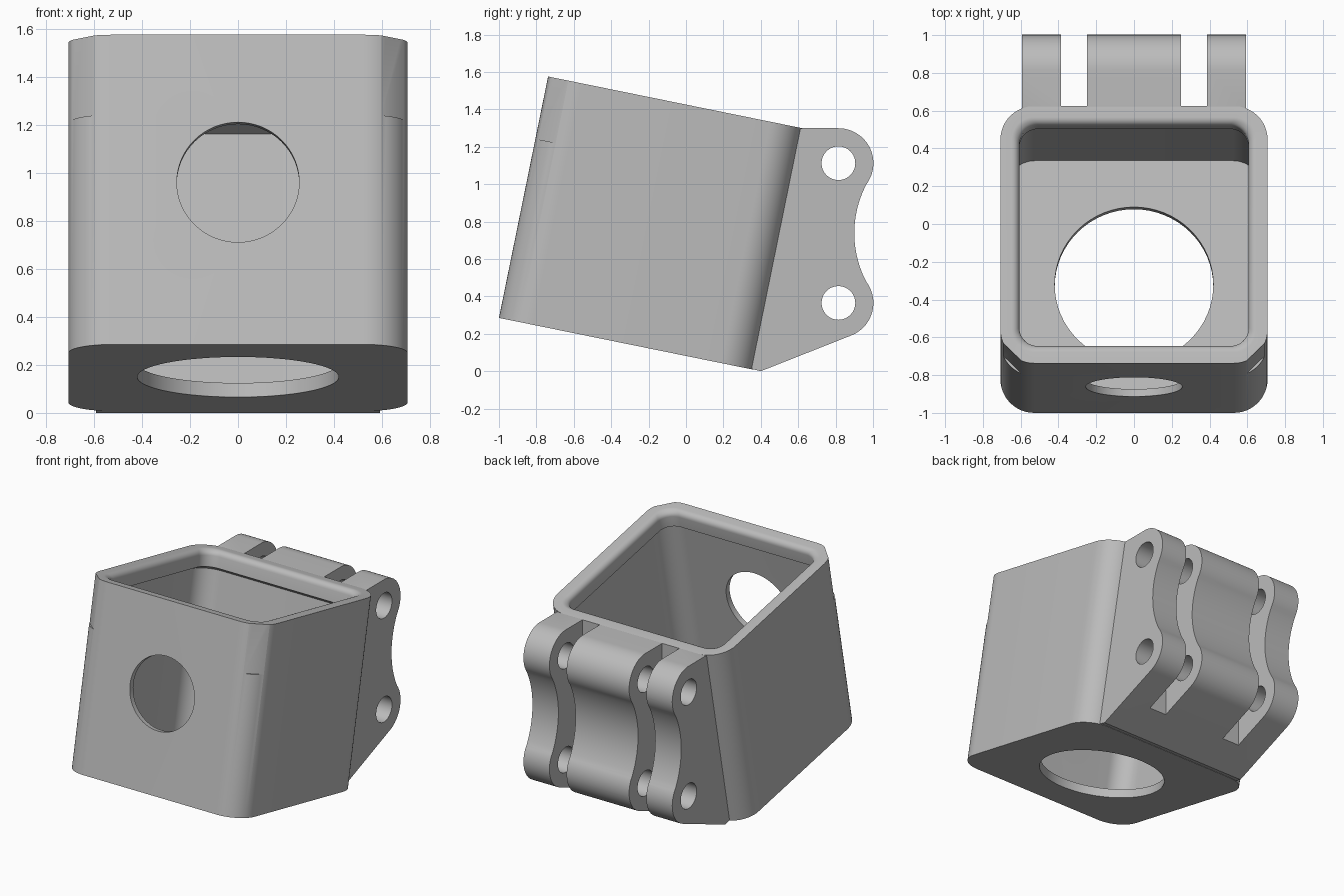
import bpy, bmesh, math
from mathutils import Matrix, Vector

cube = bpy.data.objects.get("Cube")
if cube:
    bpy.data.objects.remove(cube, do_unlink=True)

grey = bpy.data.materials.new("light_grey")
grey.use_nodes = True
GREY = (0.5, 0.5, 0.5, 1)
grey.diffuse_color = GREY
grey.node_tree.nodes["Principled BSDF"].inputs["Base Color"].default_value = GREY

WIDTH, DEPTH, HEIGHT, CORNER = 1.414, 1.39, 1.317, 0.18
# The cup leans back; its own origin is the lower front edge
TILT = Matrix.Translation((0, -1, 0.285)) @ Matrix.Rotation(math.radians(-11.5), 4, 'X')


def make_object(name, bm):
    bmesh.ops.recalc_face_normals(bm, faces=bm.faces)
    mesh = bpy.data.meshes.new(name)
    bm.to_mesh(mesh)
    bm.free()
    mesh.materials.append(grey)
    obj = bpy.data.objects.new(name, mesh)
    bpy.context.collection.objects.link(obj)
    return obj


def cylinder(name, radius, length, matrix):
    bm = bmesh.new()
    bmesh.ops.create_cone(bm, cap_ends=True, segments=64, radius1=radius,
                          radius2=radius, depth=length, matrix=matrix)
    return make_object(name, bm)


def box(name, size, matrix):
    bm = bmesh.new()
    bmesh.ops.create_cube(bm, size=1, matrix=matrix @ Matrix.Diagonal((*size, 1)))
    return make_object(name, bm)


def cut(obj, cutters):
    bpy.context.view_layer.objects.active = obj
    for cutter in cutters:
        mod = obj.modifiers.new("cut", 'BOOLEAN')
        mod.operation = 'DIFFERENCE'
        mod.solver = 'EXACT'
        mod.object = cutter
        bpy.ops.object.modifier_apply(modifier=mod.name)
        bpy.data.objects.remove(cutter, do_unlink=True)


def smooth(obj):
    bpy.ops.object.select_all(action='DESELECT')
    obj.select_set(True)
    bpy.context.view_layer.objects.active = obj
    bpy.ops.object.shade_smooth_by_angle(angle=math.radians(30))


def arc(cx, cz, radius, start, end, steps):
    angles = [math.radians(start + (end - start) * i / steps) for i in range(steps + 1)]
    return [(cx + radius * math.cos(a), cz + radius * math.sin(a)) for a in angles]


def rounded_ring(bm, inset, z):
    """Rounded rectangle of the cup's plan, moved inward by inset."""
    radius = max(CORNER - inset, 0.1)
    x, y = WIDTH / 2 - inset - radius, DEPTH / 2 - inset - radius
    points = []
    for i, (sx, sy) in enumerate([(1, 1), (-1, 1), (-1, -1), (1, -1)]):
        points += arc(sx * x, sy * y, radius, 90 * i, 90 * i + 90, 12)
    return [bm.verts.new((px, py + DEPTH / 2, z)) for px, py in points]


# Cup: outer wall, rounded rim, inner lip, thin wall and floor
section = [(0, 0), (0, HEIGHT)]
section += [(0.1 + u, HEIGHT - 0.04 + v) for u, v in arc(-0.04, 0, 0.04, 90, 0, 6)]
section += [(0.1, 1.2), (0.04, 1.17), (0.04, 0.06)]
bm = bmesh.new()
rings = [rounded_ring(bm, inset, z) for inset, z in section]
for a, b in zip(rings, rings[1:]):
    for i in range(len(a)):
        j = (i + 1) % len(a)
        bm.faces.new((a[i], a[j], b[j], b[i]))
bm.faces.new(rings[0])
bm.faces.new(rings[-1])
cup = make_object("cup", bm)

# Floor hole, front hole and the slits in the two front corners
cutters = [
    cylinder("floor_hole_cutter", 0.42, 0.3, Matrix.Translation((0, 0.68, 0))),
    cylinder("front_hole_cutter", 0.255, 0.3,
             Matrix.Translation((0, 0, 0.69)) @ Matrix.Rotation(math.pi / 2, 4, 'X')),
]
for side in (-1, 1):
    place = Matrix.Translation((side * 0.654, 0.053, HEIGHT)) @ Matrix.Rotation(-side * math.pi / 4, 4, 'Z')
    cutters.append(box("slit_cutter", (0.026, 0.36, 0.68), place))
cut(cup, cutters)
cup.data.transform(TILT)
smooth(cup)

# Hinge mount: two round knuckles joined by a hollow, running into the cup's back
top_pin, low_pin, knuckle = (0.815, 1.112), (0.815, 0.365), 0.187
foot = TILT @ Vector((0, DEPTH - 0.025, 0.003))
head = TILT @ Vector((0, DEPTH - 0.025, HEIGHT - 0.008))
profile = [(head.y, head.z), (0.625, 1.299)]
profile += arc(*top_pin, knuckle, 90, -30, 24)
profile += arc(1.46, 0.738, 0.56, 150, 210, 24)[1:-1]
profile += arc(*low_pin, knuckle, 30, -69, 20)
profile += [(0.4, 0), (foot.y, foot.z)]
bm = bmesh.new()
face = bm.faces.new([bm.verts.new((-0.592, y, z)) for y, z in profile])
sweep = bmesh.ops.extrude_face_region(bm, geom=[face])
bmesh.ops.translate(bm, vec=(1.184, 0, 0),
                    verts=[v for v in sweep["geom"] if isinstance(v, bmesh.types.BMVert)])
mount = make_object("hinge_mount", bm)

# Pin holes through the mount and the two slots between its lugs
along_x = Matrix.Rotation(math.pi / 2, 4, 'Y')
cutters = [cylinder("pin_hole_cutter", 0.09, 2, Matrix.Translation((0, y, z)) @ along_x)
           for y, z in (top_pin, low_pin)]
for side in (-1, 1):
    cutters.append(box("slot_cutter", (0.137, 1, 2), Matrix.Translation((side * 0.317, 1.126, 0.7))))
cut(mount, cutters)
smooth(mount)
